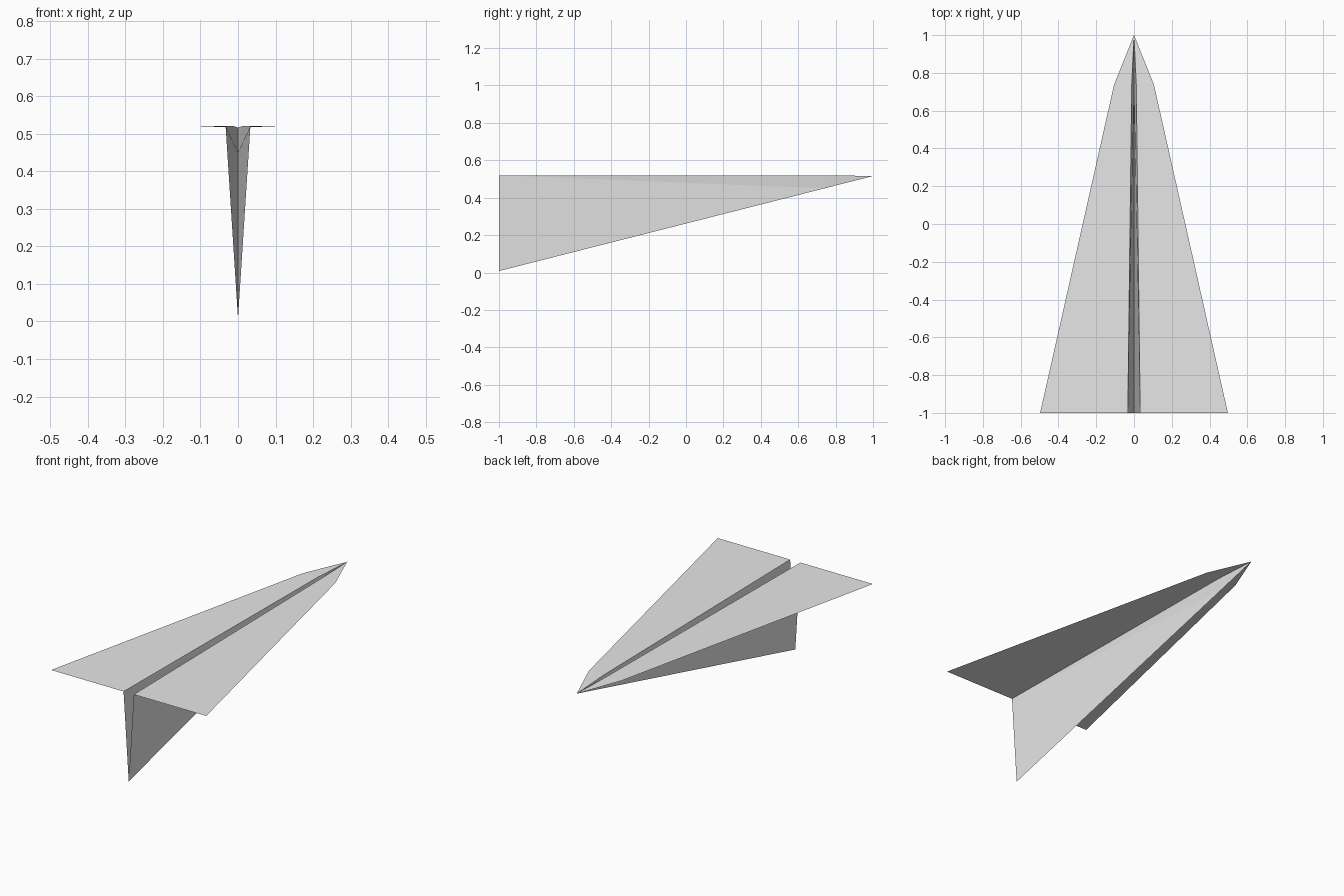
import bpy

cube = bpy.data.objects.get("Cube")
if cube:
    bpy.data.objects.remove(cube, do_unlink=True)

# Single plain paper colour
paper = bpy.data.materials.new("white_paper")
paper.use_nodes = True
paper.diffuse_color = (0.8, 0.8, 0.8, 1)
paper.node_tree.nodes["Principled BSDF"].inputs["Base Color"].default_value = (0.8, 0.8, 0.8, 1)


def folded_sheet(name, verts, faces):
    """Build the left (+x) half of a paper panel and mirror it across x."""
    mesh = bpy.data.meshes.new(name)
    mesh.from_pydata(verts, [], faces)
    mesh.materials.append(paper)
    obj = bpy.data.objects.new(name, mesh)
    bpy.context.collection.objects.link(obj)
    mirror = obj.modifiers.new("Mirror", "MIRROR")
    mirror.use_axis[0] = True
    mirror.merge_threshold = 0.0005
    return obj


TAIL, SHOULDER, NOSE = -1.0, 0.74, 1.0
TOP, TIP_Z, BOTTOM = 0.52, 0.516, 0.008

# Points shared by both panels
fold_tail = (0.033, TAIL, TOP)
fold_shoulder = (0.012, SHOULDER, TOP)
nose = (0, NOSE, TIP_Z)

# Flat wings, with a steeper taper ahead of the shoulder
folded_sheet(
    "wings",
    [fold_tail, (0.497, TAIL, TOP), (0.105, SHOULDER, TOP), nose, fold_shoulder],
    [(0, 1, 2, 4), (4, 2, 3)],
)

# Narrow V-shaped keel, open at the top and the tail
rise = (SHOULDER - TAIL) / (NOSE - TAIL)
keel_shoulder = (0, SHOULDER, BOTTOM + (TIP_Z - BOTTOM) * rise)
folded_sheet(
    "keel",
    [fold_tail, fold_shoulder, nose, keel_shoulder, (0, TAIL, BOTTOM)],
    [(0, 4, 3), (0, 3, 1), (1, 3, 2)],
)
